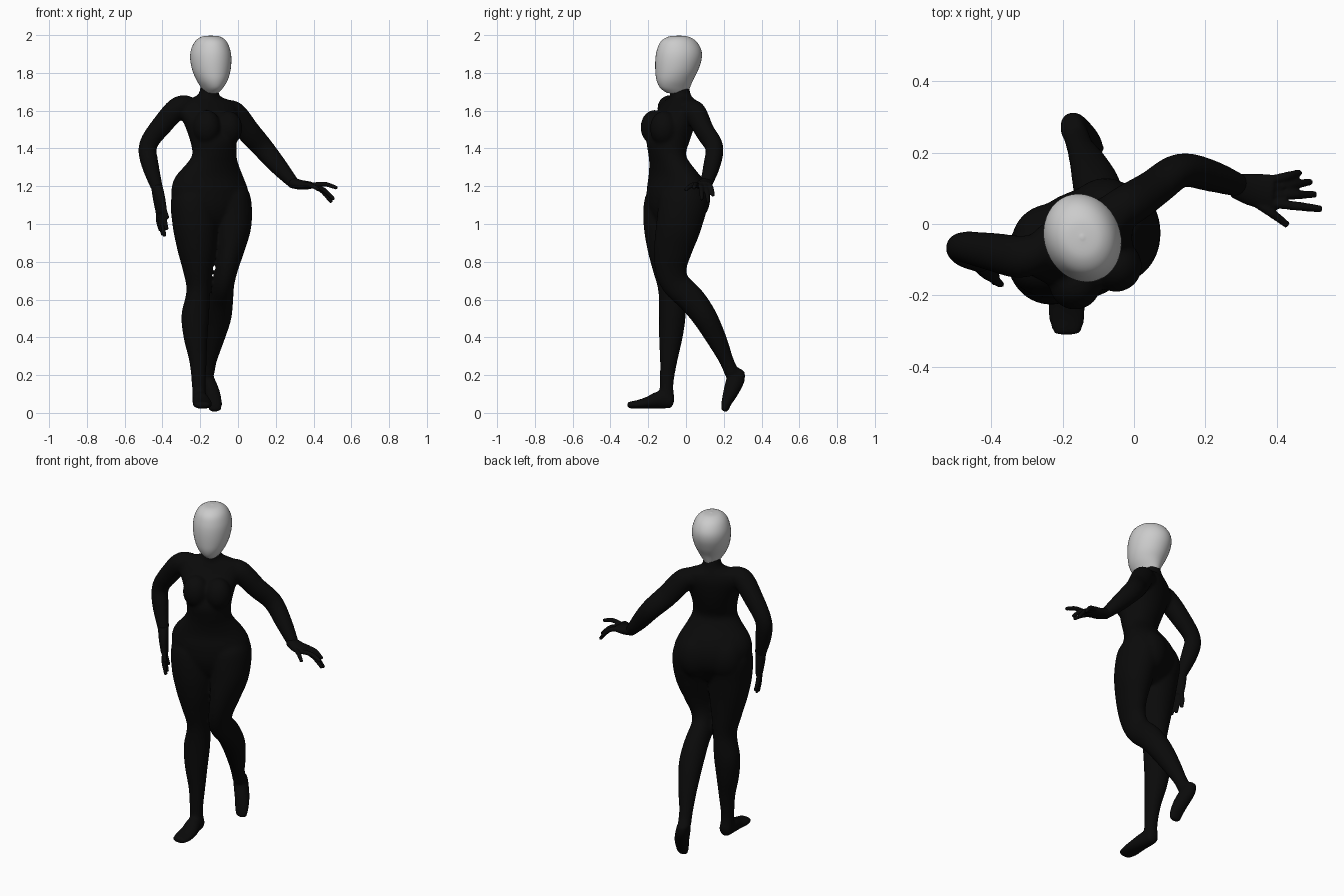
import bpy, bmesh, math
from mathutils import Vector, Matrix


def across(deg):
    return Vector((math.cos(math.radians(deg)), math.sin(math.radians(deg)), 0))


TURN = 27                                     # trunk is turned about z, degrees
X, Y, Z = Vector((1, 0, 0)), Vector((0, 1, 0)), Vector((0, 0, 1))


def smooth_path(secs, steps):
    """Catmull-Rom interpolation of (x, y, z, half width, half depth)."""
    pts = [secs[0]] + list(secs) + [secs[-1]]
    out = []
    for i in range(1, len(pts) - 2):
        a, b, c, d = pts[i - 1:i + 3]
        for k in range(steps):
            t = k / steps
            out.append([0.5 * (2 * q + (r - p) * t + (2 * p - 5 * q + 4 * r - s) * t * t
                        + (3 * q - p - 3 * r + s) * t ** 3) for p, q, r, s in zip(a, b, c, d)])
    return out + [list(secs[-1])]


def loft(bm, secs, ref=X, flat=False, steps=5, sides=28, pad=0.003):
    """Closed tube of elliptical rings; flat keeps the rings horizontal."""
    path = smooth_path(secs, steps)
    cs = [Vector(p[:3]) for p in path]
    rings, tans = [], []
    for i, p in enumerate(path):
        t = (cs[min(i + 1, len(cs) - 1)] - cs[max(i - 1, 0)]).normalized()
        tans.append(t)
        n = Z if flat else t
        u = (ref - n * ref.dot(n)).normalized()
        v = n.cross(u)
        rings.append([bm.verts.new(cs[i] + u * (p[3] + pad) * math.cos(a) + v * (p[4] + pad) * math.sin(a))
                      for a in (2 * math.pi * k / sides for k in range(sides))])
    faces = []
    for r0, r1 in zip(rings, rings[1:]):
        for k in range(sides):
            j = (k + 1) % sides
            faces.append(bm.faces.new((r0[k], r0[j], r1[j], r1[k])))
    for ring, i, s in ((rings[0], 0, -1), (rings[-1], -1, 1)):
        tip = bm.verts.new(cs[i] + tans[i] * s * 0.4 * min(path[i][3:]))
        for k in range(sides):
            faces.append(bm.faces.new((ring[k], ring[(k + 1) % sides], tip)))
    bmesh.ops.recalc_face_normals(bm, faces=faces)


def ball(bm, loc, size):
    """Ellipsoid turned with the trunk."""
    m = (Matrix.Translation(loc) @ Matrix.Rotation(math.radians(TURN), 4, 'Z')
         @ Matrix.Diagonal((*size, 1)))
    bmesh.ops.create_uvsphere(bm, u_segments=24, v_segments=16, radius=1, matrix=m)


def finger(bm, a, b, bend, r=0.012):
    """Tapered finger with a bent middle joint."""
    a, b = Vector(a), Vector(b)
    m = (a + b) / 2 + Vector(bend)
    loft(bm, [(*a, r, r), (*m, r, r), (*b, r * .75, r * .75)], ref=Y, steps=4, sides=12, pad=.001)


def make(name, bm, shade):
    me = bpy.data.meshes.new(name)
    bm.to_mesh(me)
    bm.free()
    me.polygons.foreach_set("use_smooth", [True] * len(me.polygons))
    mat = bpy.data.materials.new(name + "_paint")
    mat.diffuse_color = (shade, shade, shade, 1)
    me.materials.append(mat)
    ob = bpy.data.objects.new(name, me)
    bpy.context.collection.objects.link(ob)
    return ob


def fuse(ob, voxel, rounds):
    """Merge overlapping pieces into one smooth skin."""
    r = ob.modifiers.new("fuse", 'REMESH')
    r.mode, r.voxel_size, r.use_smooth_shade = 'VOXEL', voxel, True
    s = ob.modifiers.new("soften", 'SMOOTH')
    s.factor, s.iterations = .5, rounds


body, hands = bmesh.new(), bmesh.new()

# neck, chest, waist and hips
loft(body, [(-.15, -.035, 1.74, .045, .048), (-.155, -.03, 1.69, .05, .052),
            (-.16, -.028, 1.668, .085, .056), (-.163, -.03, 1.645, .155, .066),
            (-.16, -.042, 1.60, .17, .085), (-.143, -.07, 1.52, .143, .105),
            (-.13, -.094, 1.44, .124, .108), (-.125, -.10, 1.37, .12, .09),
            (-.135, -.085, 1.32, .142, .096), (-.152, -.06, 1.25, .19, .118),
            (-.15, -.05, 1.18, .214, .136), (-.145, -.05, 1.10, .205, .132),
            (-.14, -.06, 1.03, .155, .10), (-.14, -.065, .98, .07, .065)], ref=across(TURN), flat=True)
for p in ((-.165, -.168, 1.512), (-.05, -.118, 1.507)):     # bust
    ball(body, p, (.073, .073, .092))
for p in ((-.245, -.03, 1.14), (-.092, .042, 1.14)):        # seat
    ball(body, p, (.10, .084, .125))

# standing leg and foot
loft(body, [(-.225, -.075, 1.24, .06, .08), (-.238, -.088, 1.14, .112, .127),
            (-.228, -.10, 1.0, .117, .122), (-.219, -.097, .87, .101, .106),
            (-.214, -.087, .76, .077, .088), (-.21, -.075, .65, .06, .07),
            (-.226, -.072, .52, .071, .068), (-.225, -.08, .40, .061, .06),
            (-.212, -.092, .27, .043, .043), (-.208, -.103, .15, .034, .034),
            (-.205, -.10, .07, .035, .038)], flat=True)
loft(body, [(-.205, -.073, .062, .032, .036), (-.2, -.14, .068, .04, .044),
            (-.19, -.20, .054, .047, .03), (-.188, -.26, .044, .05, .02),
            (-.187, -.308, .042, .037, .015)])

# trailing leg and foot
loft(body, [(-.06, -.02, 1.23, .06, .08), (-.045, -.012, 1.14, .107, .125),
            (-.029, -.037, 1.0, .099, .118), (-.039, -.068, .87, .072, .10),
            (-.058, -.08, .77, .057, .083), (-.077, -.055, .685, .055, .073),
            (-.09, .03, .60, .062, .07), (-.103, .10, .505, .065, .063),
            (-.127, .165, .385, .05, .05), (-.15, .213, .28, .036, .036),
            (-.16, .243, .21, .034, .036)])
loft(body, [(-.177, .278, .228, .029, .034), (-.165, .264, .18, .036, .046),
            (-.138, .237, .11, .039, .038), (-.124, .213, .05, .038, .024),
            (-.121, .205, .01, .03, .016)])

# lowered arm and hand
loft(body, [(-.25, -.07, 1.63, .045, .045), (-.315, -.092, 1.618, .057, .055),
            (-.397, -.078, 1.53, .051, .053), (-.475, -.065, 1.42, .041, .046),
            (-.467, -.08, 1.32, .041, .044), (-.425, -.108, 1.18, .028, .028)], ref=Y)
loft(hands, [(-.43, -.105, 1.20, .029, .027), (-.417, -.118, 1.13, .042, .024),
             (-.405, -.125, 1.06, .044, .018)], ref=Vector((-.5, .85, 0)))
for a, b in (((-.388, -.155, 1.07), (-.376, -.165, .97)), ((-.40, -.136, 1.07), (-.388, -.14, .935)),
             ((-.412, -.117, 1.07), (-.397, -.112, .94)), ((-.422, -.098, 1.07), (-.41, -.08, .965)),
             ((-.40, -.14, 1.14), (-.372, -.17, 1.03))):
    finger(hands, a, b, (-.006, 0, 0))

# raised arm and hand
loft(body, [(-.09, .02, 1.60, .045, .045), (-.025, .048, 1.59, .056, .06),
            (.055, .10, 1.49, .048, .06), (.13, .15, 1.405, .045, .055),
            (.215, .135, 1.305, .042, .045), (.302, .105, 1.207, .03, .027)], ref=Y)
loft(hands, [(.28, .108, 1.22, .031, .026), (.335, .095, 1.207, .043, .023),
             (.39, .09, 1.205, .046, .016)], ref=Y)
for a, b in (((.385, .058, 1.205), (.525, .042, 1.19)), ((.39, .08, 1.205), (.508, .083, 1.13)),
             ((.39, .102, 1.205), (.495, .118, 1.115)), ((.38, .122, 1.205), (.465, .144, 1.15)),
             ((.325, .07, 1.205), (.43, -.003, 1.18))):
    finger(hands, a, b, (.004, 0, .014))

fuse(make("body", body, .003), .007, 24)
fuse(make("hands", hands, .003), .005, 4)

# plain egg-shaped head: z, front y, back y, half width
head = bmesh.new()
secs = []
for z, f, b, w in ((1.997, -.045, -.03, .007), (1.991, -.095, .015, .052), (1.965, -.134, .056, .085),
                   (1.92, -.154, .081, .105), (1.87, -.162, .082, .11), (1.81, -.162, .062, .101),
                   (1.76, -.156, .037, .081), (1.72, -.138, .022, .055), (1.695, -.105, .012, .035)):
    yc = (f + b) / 2
    secs.append((-.145 - .36 * (yc + .037), yc, z, w * .97, (b - f) / 2 * 1.02))
loft(head, secs, ref=across(21), flat=True, sides=40, pad=0)
make("head", head, .8)
